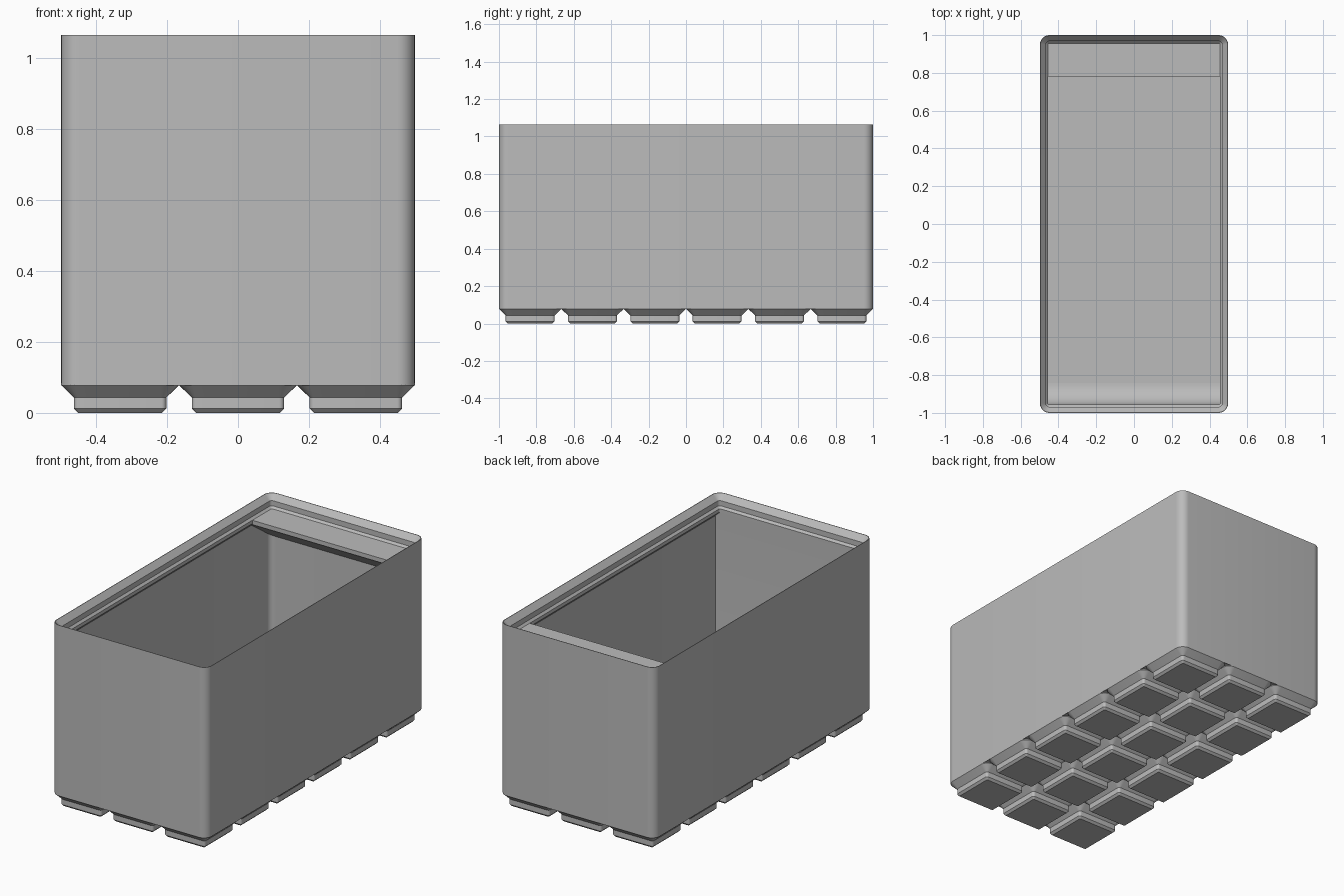
import bpy, bmesh
from math import sin, cos, pi

if "Cube" in bpy.data.objects:
    bpy.data.objects.remove(bpy.data.objects["Cube"])

HX, HY, TOP, BASE, R = 0.498, 1.0, 1.065, 0.082, 0.05
WALL, LIP, FLOOR = 0.016, 0.0435, 0.115

grey = bpy.data.materials.new("plain grey")
grey.use_nodes = True
grey.diffuse_color = (0.5, 0.5, 0.5, 1)
grey.node_tree.nodes["Principled BSDF"].inputs["Base Color"].default_value = (0.5, 0.5, 0.5, 1)


def ring(bm, hx, hy, r, inset, z, cx=0, cy=0, steps=8):
    """Rounded rectangle of vertices, shrunk by inset."""
    hx, hy, r = hx - inset, hy - inset, max(r - inset, 0.003)
    verts = []
    for q, (sx, sy) in enumerate([(1, 1), (-1, 1), (-1, -1), (1, -1)]):
        for i in range(steps + 1):
            a = (q + i / steps) * pi / 2
            verts.append(bm.verts.new((cx + sx * (hx - r) + r * cos(a),
                                       cy + sy * (hy - r) + r * sin(a), z)))
    return verts


def loft(bm, rings):
    """Skin consecutive rings and cap both ends."""
    for a, b in zip(rings, rings[1:]):
        n = len(a)
        for i in range(n):
            j = (i + 1) % n
            bm.faces.new((a[i], a[j], b[j], b[i]))
    bm.faces.new(rings[0][::-1])
    bm.faces.new(rings[-1])


def finish(bm, name):
    bmesh.ops.recalc_face_normals(bm, faces=bm.faces)
    mesh = bpy.data.meshes.new(name)
    bm.to_mesh(mesh)
    bm.free()
    mesh.materials.append(grey)
    obj = bpy.data.objects.new(name, mesh)
    bpy.context.collection.objects.link(obj)
    bpy.ops.object.select_all(action='DESELECT')
    obj.select_set(True)
    bpy.context.view_layer.objects.active = obj
    bpy.ops.object.shade_smooth_by_angle(angle=pi / 6)
    return obj


def prism(name, profile, half):
    """Extrude a (y, z) profile along x."""
    bm = bmesh.new()
    loft(bm, [[bm.verts.new((x, y, z)) for y, z in profile] for x in (-half, half)])
    return finish(bm, name)


# Hollow body with stepped stacking lip: (inset, height) up outside, down inside
lip_z = TOP - 0.074
body_profile = [(0, BASE - 0.005), (0, TOP), (0.003, TOP), (0.032, TOP - 0.032),
                (0.032, TOP - 0.062), (LIP, lip_z), (LIP, lip_z - 0.02),
                (WALL, lip_z - 0.048), (WALL, FLOOR)]
bm = bmesh.new()
rings = [ring(bm, HX, HY, R, i, z) for i, z in body_profile]
rings.insert(0, ring(bm, HX, HY, R, 0.004, BASE))
loft(bm, rings)
finish(bm, "bin_body")

# Grid of stepped feet
foot_profile = [(0.048, 0), (0.036, 0.012), (0.036, 0.043), (0, 0.078), (0, BASE + 0.002)]
px, py = HX / 3, HY / 6
bm = bmesh.new()
for col in range(3):
    for row in range(6):
        cx, cy = (2 * col - 2) * px, (2 * row - 5) * py
        loft(bm, [ring(bm, px, py, R, i, z, cx, cy, 6) for i, z in foot_profile])
finish(bm, "feet")

# Label ledge under the back lip
inner = HX - WALL
prism("label_ledge", [(HY - WALL, lip_z), (0.78, lip_z), (0.78, lip_z - 0.025),
                      (HY - WALL, lip_z - 0.17)], inner)

# Thickened front wall with a curved scoop into the floor
sr, sy = 0.115, -HY + LIP
arc = [(sy + sr - sr * cos(a), FLOOR + sr - sr * sin(a))
       for a in [k / 12 * pi / 2 for k in range(13)]]
prism("front_scoop", [(-HY + WALL, FLOOR - 0.005), (-HY + WALL, lip_z), (sy, lip_z)] + arc
      + [(sy + sr, FLOOR - 0.005)], inner)
